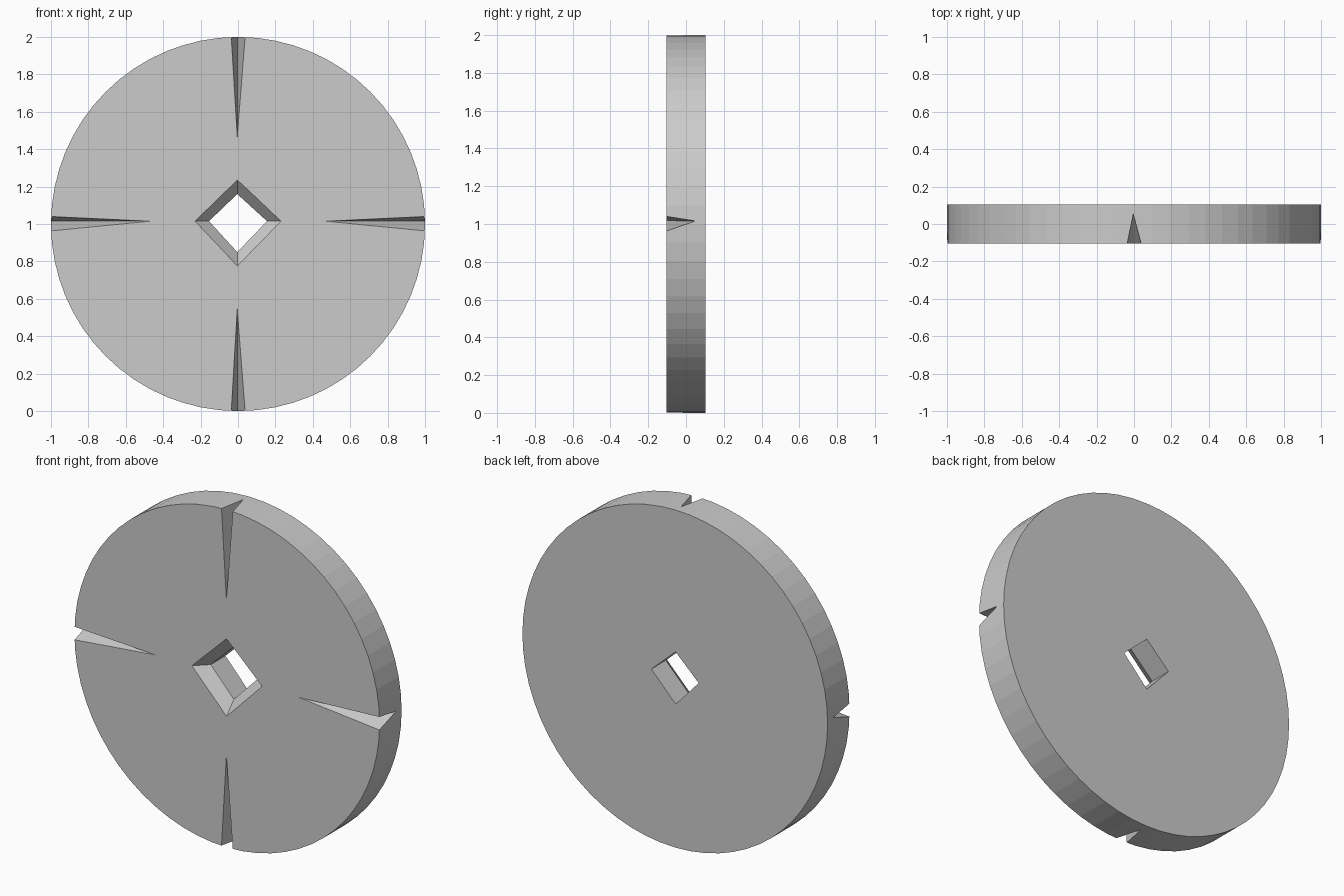
import bpy, bmesh
from math import pi
from mathutils import Vector, Matrix

if "Cube" in bpy.data.objects:
    bpy.data.objects.remove(bpy.data.objects["Cube"])

HALF = 0.103          # half thickness
FRONT = -HALF


def make_object(name, bm):
    bmesh.ops.recalc_face_normals(bm, faces=bm.faces)
    mesh = bpy.data.meshes.new(name)
    bm.to_mesh(mesh)
    bm.free()
    ob = bpy.data.objects.new(name, mesh)
    bpy.context.collection.objects.link(ob)
    return ob


def cut(target, cutter):
    cutter.hide_render = True
    cutter.hide_viewport = False
    mod = target.modifiers.new(cutter.name, 'BOOLEAN')
    mod.operation = 'DIFFERENCE'
    mod.solver = 'EXACT'
    mod.object = cutter
    bpy.context.view_layer.objects.active = target
    bpy.ops.object.modifier_apply(modifier=mod.name)
    bpy.data.objects.remove(cutter, do_unlink=True)


def notch(tip, left, right, valley):
    """Tapered V groove: starts at a point on the front face, deepens to the rim."""
    t, l, r, v = map(Vector, (tip, left, right, valley))
    l, r, v = [t + (p - t) * 1.1 for p in (l, r, v)]
    l, r = l + (l - v) * 0.3, r + (r - v) * 0.3
    bm = bmesh.new()
    vs = [bm.verts.new(p) for p in (t, l, r, v)]
    for f in ((0, 1, 2), (0, 1, 3), (0, 2, 3), (1, 2, 3)):
        bm.faces.new([vs[i] for i in f])
    return make_object("notch_cutter", bm)


# Round disc, axis along y
bm = bmesh.new()
bmesh.ops.create_cone(bm, cap_ends=True, segments=64, radius1=1, radius2=1, depth=2 * HALF,
                      matrix=Matrix.Translation((0, 0, 1)) @ Matrix.Rotation(pi / 2, 4, 'X'))
disc = make_object("wheel_disc", bm)

# Diamond centre hole: chamfered at the front, straight behind
SLOPE = 0.075 / 0.07
bm = bmesh.new()
rings = []
for y, grow in ((FRONT - 0.05, 0.075 + 0.05 * SLOPE), (FRONT + 0.07, 0), (HALF + 0.05, 0)):
    pts = ((-0.155 - grow, 1.015), (-0.004, 1.16 + grow),
           (0.155 + grow, 1.015), (-0.004, 0.85 - grow))
    rings.append([bm.verts.new((x, y, z)) for x, z in pts])
for a, b in zip(rings, rings[1:]):
    for i in range(4):
        j = (i + 1) % 4
        bm.faces.new((a[i], a[j], b[j], b[i]))
bm.faces.new(rings[0])
bm.faces.new(rings[-1])
cut(disc, make_object("hole_cutter", bm))

# Left and right notches
for s in (-1, 1):
    cut(disc, notch((s * 0.47, FRONT, 1.015), (s, FRONT, 1.04),
                    (s, FRONT, 0.963), (s, 0.05, 1.016)))

# Top and bottom notches
for tip_z, rim_z in ((1.465, 2), (0.545, 0)):
    cut(disc, notch((-0.004, FRONT, tip_z), (-0.036, FRONT, rim_z),
                    (0.038, FRONT, rim_z), (-0.004, 0.053, rim_z)))
